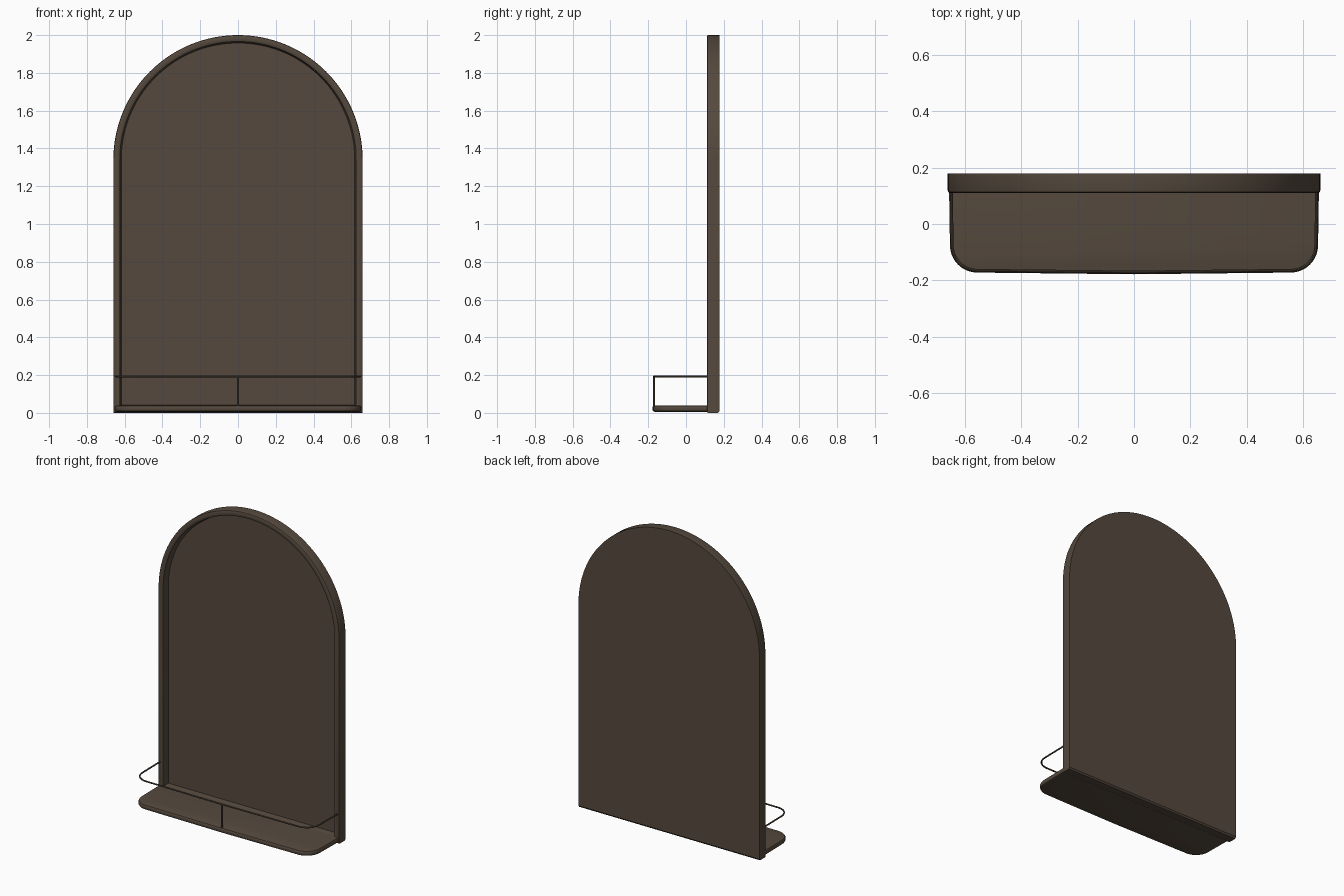
import bpy, bmesh, math

if "Cube" in bpy.data.objects:
    bpy.data.objects.remove(bpy.data.objects["Cube"])

brown = bpy.data.materials.new("dark_bronze_brown")
brown.diffuse_color = (0.09, 0.066, 0.047, 1)
brown.use_nodes = True
brown.node_tree.nodes["Principled BSDF"].inputs["Base Color"].default_value = brown.diffuse_color


def finish(ob):
    ob.data.materials.append(brown)
    bpy.context.view_layer.objects.active = ob
    ob.select_set(True)
    bpy.ops.object.shade_smooth_by_angle(angle=math.radians(35))
    ob.select_set(False)


def loft(name, rings):
    """Skin a stack of equal-length rings and cap both ends."""
    bm = bmesh.new()
    loops = [[bm.verts.new(p) for p in ring] for ring in rings]
    n = len(loops[0])
    for a, b in zip(loops, loops[1:]):
        for i in range(n):
            j = (i + 1) % n
            bm.faces.new((a[i], a[j], b[j], b[i]))
    bm.faces.new(loops[0][::-1])
    bm.faces.new(loops[-1])
    bmesh.ops.recalc_face_normals(bm, faces=bm.faces[:])
    me = bpy.data.meshes.new(name)
    bm.to_mesh(me)
    bm.free()
    ob = bpy.data.objects.new(name, me)
    bpy.context.collection.objects.link(ob)
    finish(ob)


def arch(d, y, bottom=None, steps=64):
    """Arched outline inset by d."""
    r = 0.66 - d
    z0 = d if bottom is None else bottom
    pts = [(r * math.cos(math.pi * i / steps), y, 1.34 + r * math.sin(math.pi * i / steps))
           for i in range(steps + 1)]
    return [(r, y, z0)] + pts + [(-r, y, z0)]


def tray(d, z, back=0.12, steps=12):
    """Round-cornered, slightly bowed shelf outline inset by d, open towards the back."""
    r = 0.097 - d
    right = [(0.655 - d, back, z)]
    for i in range(steps + 1):
        a = math.pi / 2 * i / steps
        right.append((0.555 + r * math.cos(a), -0.075 - r * math.sin(a), z))
    right.append((0.28, -0.175 + d, z))
    left = [(-x, y, zz) for x, y, zz in reversed(right)]
    return right + [(0, -0.178 + d, z)] + left


# Arched frame, softened front edge, deep recess holding the mirror panel
loft("arched_mirror_frame", [arch(0, 0.178, 0.01), arch(0, 0.17, 0), arch(0, 0.119),
                             arch(0.002, 0.113), arch(0.008, 0.11), arch(0.028, 0.11),
                             arch(0.034, 0.113), arch(0.036, 0.119), arch(0.042, 0.157)])

# Shelf with rounded rim
loft("shelf", [tray(0.012, 0.006), tray(0.004, 0.009), tray(0, 0.016), tray(0, 0.03),
               tray(0.004, 0.037), tray(0.012, 0.04)])


def rod(name, pts, radius):
    cu = bpy.data.curves.new(name, 'CURVE')
    cu.dimensions = '3D'
    cu.bevel_depth = radius
    cu.bevel_resolution = 2
    cu.use_fill_caps = True
    sp = cu.splines.new('POLY')
    sp.points.add(len(pts) - 1)
    for p, co in zip(sp.points, pts):
        p.co = (*co, 1)
    ob = bpy.data.objects.new(name, cu)
    bpy.context.collection.objects.link(ob)
    bpy.context.view_layer.objects.active = ob
    ob.select_set(True)
    bpy.ops.object.convert(target='MESH')
    finish(bpy.context.view_layer.objects.active)


# Guard rail and its centre post
rod("guard_rail", tray(0.008, 0.193), 0.005)
rod("rail_post", [(0, -0.169, 0.035), (0, -0.169, 0.193)], 0.006)
